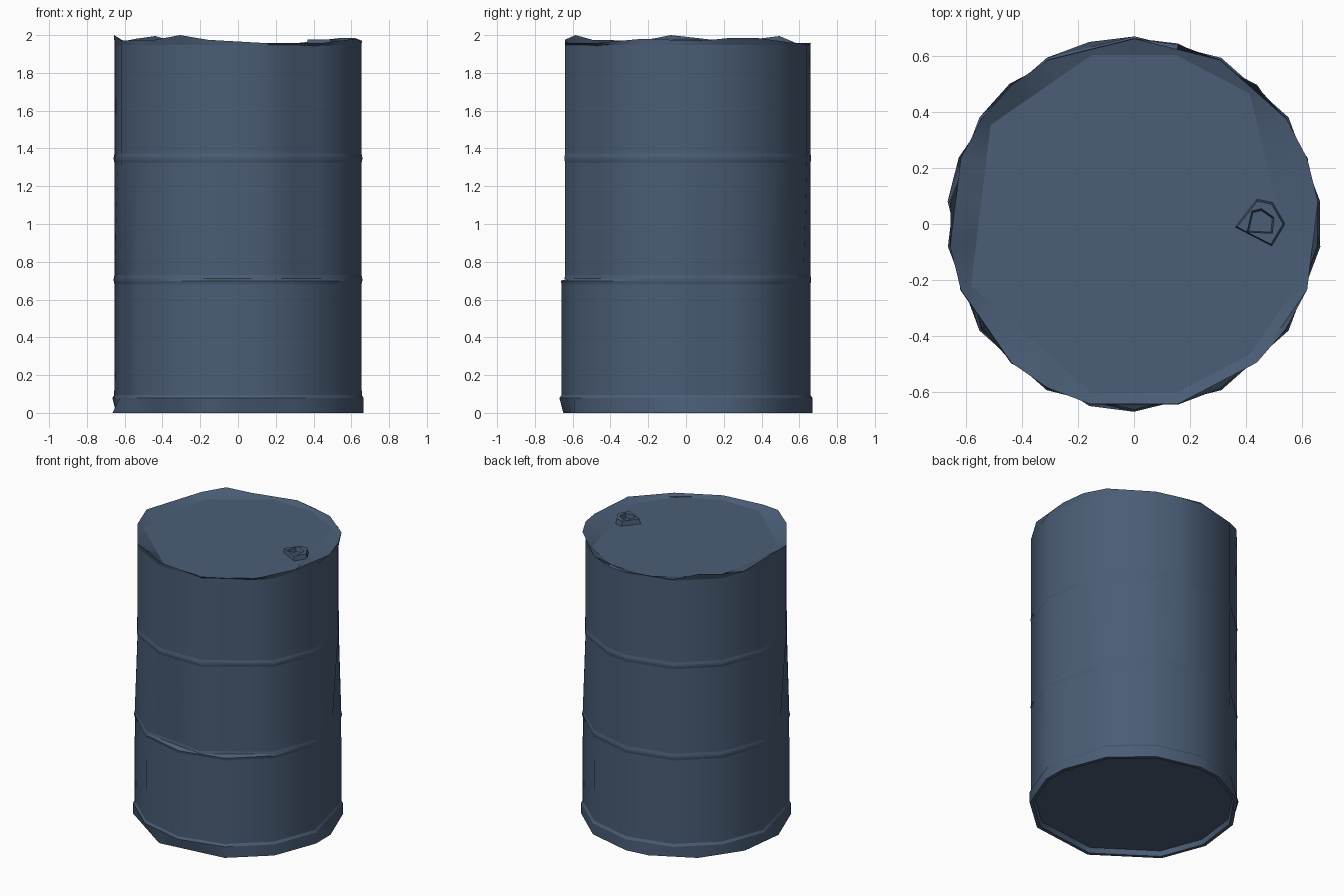
import bpy, bmesh, math

cube = bpy.data.objects.get("Cube")
if cube:
    bpy.data.objects.remove(cube, do_unlink=True)

# Corner positions kept by each level of the worn, uneven drum
SIDES = 26
UPPER = [0, 2, 4, 6, 8, 10, 12, 14, 17, 19, 21, 23, 25]
MIDDLE = [0, 2, 4, 6, 9, 11, 14, 17, 19, 22, 24]
LOWER = [0, 2, 4, 6, 9, 11, 13, 15, 17, 19, 22, 24]
BASE = [0, 1, 3, 5, 7, 9, 12, 15, 17, 19, 20, 22, 24]
RIM = [0, 2, 3, 4, 5, 7, 8, 10, 11, 12, 14, 16, 18, 20, 21, 22, 24]
LID = [1, 4, 8, 12, 14, 16, 18, 23, 25]
LID_Z = 1.943

# Painted steel
paint = bpy.data.materials.new("slate_blue_paint")
paint.use_nodes = True
paint.diffuse_color = (0.069, 0.110, 0.180, 1)
bsdf = paint.node_tree.nodes["Principled BSDF"]
bsdf.inputs["Base Color"].default_value = paint.diffuse_color
bsdf.inputs["Roughness"].default_value = 0.6


def corner(k, r):
    a = math.pi / 2 + math.tau * k / SIDES
    return r * math.cos(a), r * math.sin(a)


def ring(bm, z, r, kept, heights=None):
    """Loop whose missing corners lie on the chord between kept ones."""
    heights = heights or {}
    verts = []
    for k in range(SIDES):
        lo = max([j for j in kept if j <= k], default=kept[-1] - SIDES)
        hi = min([j for j in kept if j > k], default=kept[0] + SIDES)
        t = (k - lo) / (hi - lo)
        (ax, ay), (bx, by) = corner(lo, r), corner(hi, r)
        za, zb = (heights.get(j % SIDES, z) for j in (lo, hi))
        verts.append(bm.verts.new((ax + (bx - ax) * t, ay + (by - ay) * t,
                                   za + (zb - za) * t)))
    return verts


def bridge(bm, loops):
    """Skin neighbouring loops, keeping every loop a sharp crease."""
    for a, b in zip(loops, loops[1:]):
        for i in range(len(a)):
            bm.faces.new((a[i - 1], a[i], b[i], b[i - 1]))
    for loop in loops:
        for i in range(len(loop)):
            bm.edges.get((loop[i - 1], loop[i])).smooth = False


def finish(bm, name):
    bmesh.ops.recalc_face_normals(bm, faces=bm.faces)
    mesh = bpy.data.meshes.new(name)
    bm.to_mesh(mesh)
    bm.free()
    obj = bpy.data.objects.new(name, mesh)
    bpy.context.collection.objects.link(obj)
    mesh.materials.append(paint)
    bpy.ops.object.select_all(action='DESELECT')
    obj.select_set(True)
    bpy.context.view_layer.objects.active = obj
    bpy.ops.object.shade_smooth_by_angle(angle=math.radians(50))


def rib(z, below, above):
    return [(z - 0.024, 0.659, below), (z - 0.006, 0.663, below),
            (z + 0.006, 0.663, above), (z + 0.024, 0.659, above)]


# Drum shell: recessed bottom, base flange, walls, ribs, dented rim and lid
dents = {3: 1.995, 4: 1.98, 5: 1.965, 7: 2.0, 8: 1.97, 10: 1.975, 11: 2.0,
         12: 1.975, 18: 1.98, 20: 1.97, 21: 1.985, 22: 1.985}
profile = [(0.035, 0.636, BASE), (0, 0.645, BASE), (0, 0.669, BASE),
           (0.078, 0.67, LOWER), (0.094, 0.66, LOWER)]
profile += rib(0.705, LOWER, MIDDLE) + rib(1.348, UPPER, UPPER)
profile += [(1.948, 0.659, UPPER)]

bm = bmesh.new()
loops = [ring(bm, *p) for p in profile]
loops.append(ring(bm, 1.957, 0.661, RIM, dents))
loops.append(ring(bm, LID_Z, 0.622, LID))
bridge(bm, loops)
bm.faces.new(loops[0])
bm.faces.new(loops[-1])
finish(bm, "drum_shell")

# Bung: small bent collar on the lid with a skewed opening
bm = bmesh.new()
loops = []
for z, r, turn in [(LID_Z - 0.004, 0.09, 0), (1.976, 0.082, 0),
                   (1.976, 0.055, 25), (LID_Z + 0.003, 0.048, 25)]:
    loops.append([bm.verts.new((0.45 + r * math.cos(a), r * math.sin(a), z))
                  for a in (math.radians(d + turn)
                            for d in (0, 60, 97, 187, 298))])
bridge(bm, loops)
bm.faces.new(loops[-1])
finish(bm, "bung_collar")
